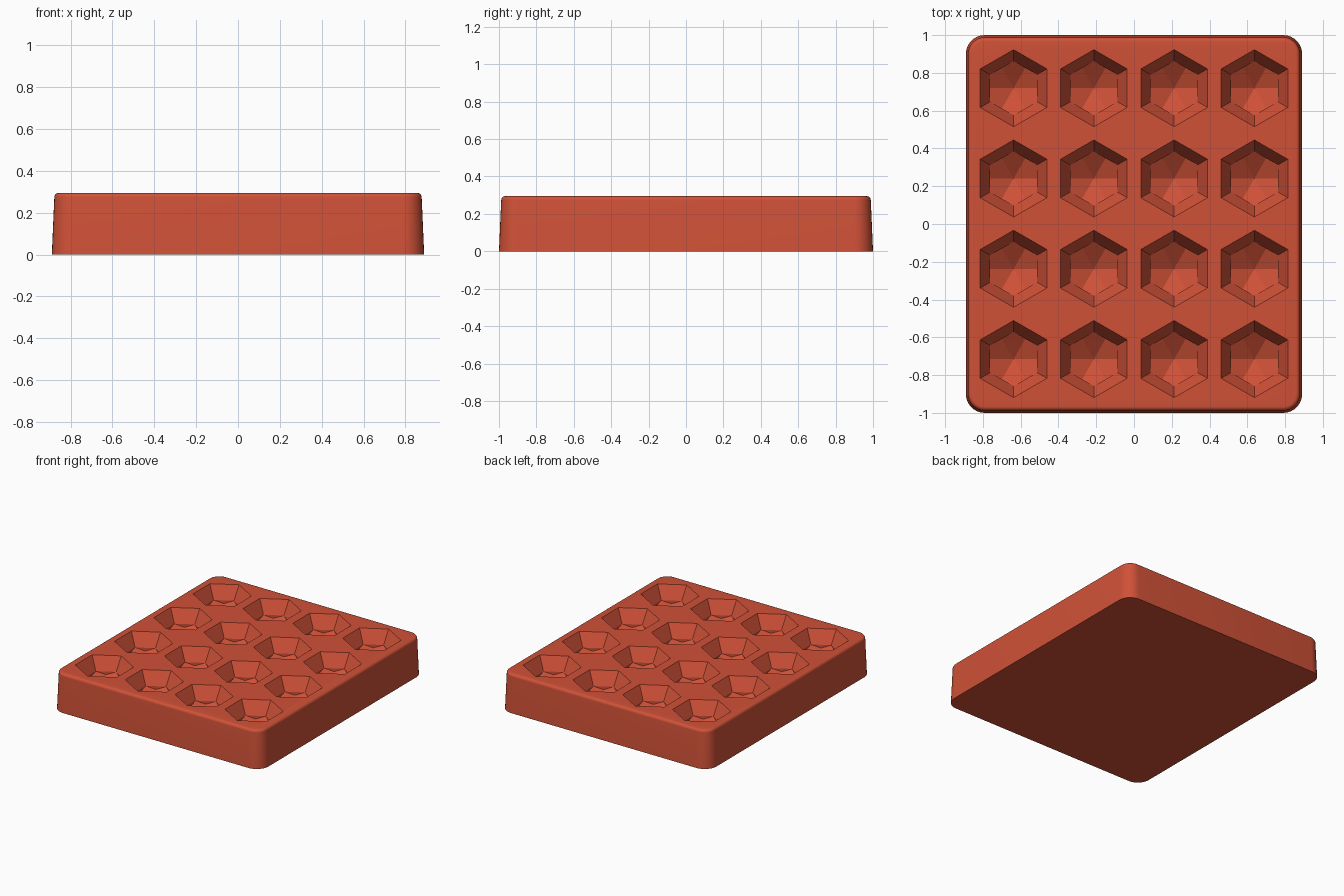
import bpy, bmesh
from math import sin, cos, pi, radians

cube = bpy.data.objects.get("Cube")
if cube:
    bpy.data.objects.remove(cube, do_unlink=True)

HEIGHT = 0.295
EDGE = 0.022

red = bpy.data.materials.new("terracotta red")
red.use_nodes = True
red.diffuse_color = (0.63, 0.083, 0.039, 1)
bsdf = red.node_tree.nodes["Principled BSDF"]
bsdf.inputs["Base Color"].default_value = red.diffuse_color
bsdf.inputs["Roughness"].default_value = 0.7


def make_object(name, bm):
    bmesh.ops.recalc_face_normals(bm, faces=bm.faces)
    mesh = bpy.data.meshes.new(name)
    bm.to_mesh(mesh)
    bm.free()
    mesh.materials.append(red)
    obj = bpy.data.objects.new(name, mesh)
    bpy.context.collection.objects.link(obj)
    return obj


def rounded_ring(bm, half_x, half_y, radius, z, steps=8):
    ring = []
    for corner, (sx, sy) in enumerate([(1, 1), (-1, 1), (-1, -1), (1, -1)]):
        for i in range(steps + 1):
            a = (corner + i / steps) * pi / 2
            ring.append(bm.verts.new((sx * (half_x - radius) + radius * cos(a),
                                      sy * (half_y - radius) + radius * sin(a), z)))
    return ring


def bridge(bm, low, high):
    for i in range(len(low)):
        j = (i + 1) % len(low)
        bm.faces.new((low[i], low[j], high[j], high[i]))


# Tray body: slightly tapered rounded block with a soft top edge
bm = bmesh.new()
rings = [rounded_ring(bm, 0.89, 1.0, 0.1, 0)]
for i in range(7):
    a = i / 6 * pi / 2
    inset = 0.012 + EDGE * (1 - cos(a))
    rings.append(rounded_ring(bm, 0.89 - inset, 1 - inset, 0.1 - inset,
                              HEIGHT - EDGE + EDGE * sin(a)))
for low, high in zip(rings, rings[1:]):
    bridge(bm, low, high)
bm.faces.new(rings[0])
bm.faces.new(rings[-1])
tray = make_object("mould_tray", bm)


# Pocket cutter: hexagonal gem with steep walls and a faceted point
def add_gem(bm, x, y):
    def vert(r, degrees, z):
        a = radians(degrees)
        return bm.verts.new((x + r * cos(a), y + r * sin(a), z))

    lid = [vert(0.204, 30 + 60 * k, HEIGHT + 0.05) for k in range(6)]
    rim = [vert(0.204, 30 + 60 * k, HEIGHT) for k in range(6)]
    corner = [vert(0.143, 30 + 60 * k, HEIGHT - 0.10) for k in range(6)]
    mid = [vert(0.124, 60 + 60 * k, HEIGHT - 0.125) for k in range(6)]
    tip = vert(0, 0, HEIGHT - 0.20)
    bm.faces.new(lid)
    bridge(bm, rim, lid)
    for k in range(6):
        n = (k + 1) % 6
        bm.faces.new((rim[k], rim[n], corner[n], corner[k]))
        bm.faces.new((corner[k], corner[n], mid[k]))
        bm.faces.new((tip, mid[k - 1], corner[k]))
        bm.faces.new((tip, corner[k], mid[k]))


bm = bmesh.new()
for col in range(4):
    for row in range(4):
        add_gem(bm, (col - 1.5) * 0.425, (row - 1.5) * 0.478 + 0.002)
cutter = make_object("pocket_cutter", bm)
cutter.hide_render = True

# Carve the pockets
cut = tray.modifiers.new("pockets", "BOOLEAN")
cut.operation = "DIFFERENCE"
cut.solver = "EXACT"
cut.object = cutter
bpy.ops.object.select_all(action="DESELECT")
bpy.context.view_layer.objects.active = tray
tray.select_set(True)
bpy.ops.object.modifier_apply(modifier=cut.name)
bpy.data.objects.remove(cutter, do_unlink=True)
bpy.ops.object.shade_smooth_by_angle(angle=radians(20))
